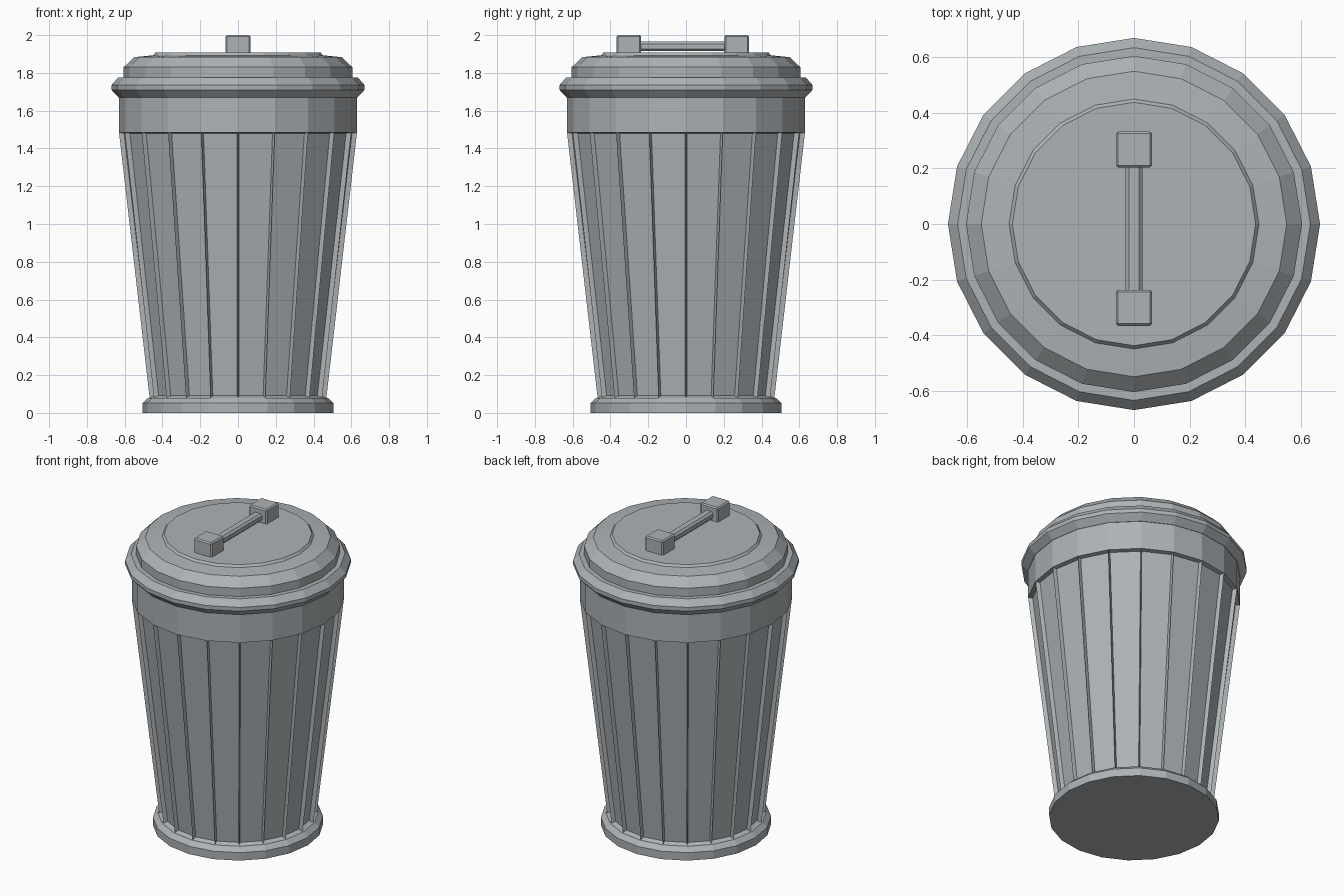
import bpy, bmesh, math

if "Cube" in bpy.data.objects:
    bpy.data.objects.remove(bpy.data.objects["Cube"], do_unlink=True)

SIDES = 20

steel = bpy.data.materials.new("grey steel")
steel.use_nodes = True
colour = (0.42, 0.45, 0.47, 1)
steel.diffuse_color = colour
steel.node_tree.nodes["Principled BSDF"].inputs["Base Color"].default_value = colour


def finish(name, bm):
    bmesh.ops.recalc_face_normals(bm, faces=bm.faces)
    mesh = bpy.data.meshes.new(name)
    bm.to_mesh(mesh)
    bm.free()
    mesh.materials.append(steel)
    obj = bpy.data.objects.new(name, mesh)
    bpy.context.collection.objects.link(obj)
    return obj


def lathe(profile):
    """Capped, faceted solid of revolution; returns the side faces per band."""
    bm = bmesh.new()
    rings = []
    for r, z in profile:
        angles = [math.tau * i / SIDES for i in range(SIDES)]
        rings.append([bm.verts.new((r * math.cos(a), r * math.sin(a), z)) for a in angles])
    bands = []
    for low, high in zip(rings, rings[1:]):
        bands.append([bm.faces.new((low[i], low[(i + 1) % SIDES], high[(i + 1) % SIDES], high[i]))
                      for i in range(SIDES)])
    bm.faces.new(rings[0][::-1])
    bm.faces.new(rings[-1])
    return bm, bands


def block(name, size, centre, bevel):
    bm = bmesh.new()
    bmesh.ops.create_cube(bm, size=1)
    for v in bm.verts:
        v.co = [c + s * p for c, s, p in zip(centre, size, v.co)]
    bmesh.ops.bevel(bm, geom=bm.edges[:], offset=bevel, segments=1, affect='EDGES')
    return finish(name, bm)


# Tapered body with a recessed panel in every facet
bm, bands = lathe([(0.465, 0.04), (0.468, 0.08), (0.63, 1.485), (0.63, 1.69)])
panels = bands[1]
bmesh.ops.inset_individual(bm, faces=panels, thickness=0.025, use_even_offset=True)
bmesh.ops.inset_individual(bm, faces=panels, thickness=0.008, depth=-0.025, use_even_offset=True)
finish("bin_body", bm)

# Foot ring
bm, _ = lathe([(0.505, 0), (0.505, 0.052), (0.475, 0.08)])
finish("base_ring", bm)

# Stepped lid
bm, _ = lathe([(0.632, 1.67), (0.67, 1.71), (0.67, 1.735), (0.635, 1.775), (0.605, 1.775),
               (0.605, 1.83), (0.55, 1.883), (0.45, 1.893), (0.438, 1.907)])
finish("lid", bm)

# Handle blocks and the grip between them
for name, y in (("front_handle_block", -0.302), ("back_handle_block", 0.268)):
    block(name, (0.13, 0.13, 0.105), (0, y, 1.9475), 0.008)
block("handle_grip", (0.06, 0.5, 0.05), (0, -0.017, 1.94), 0.012)
